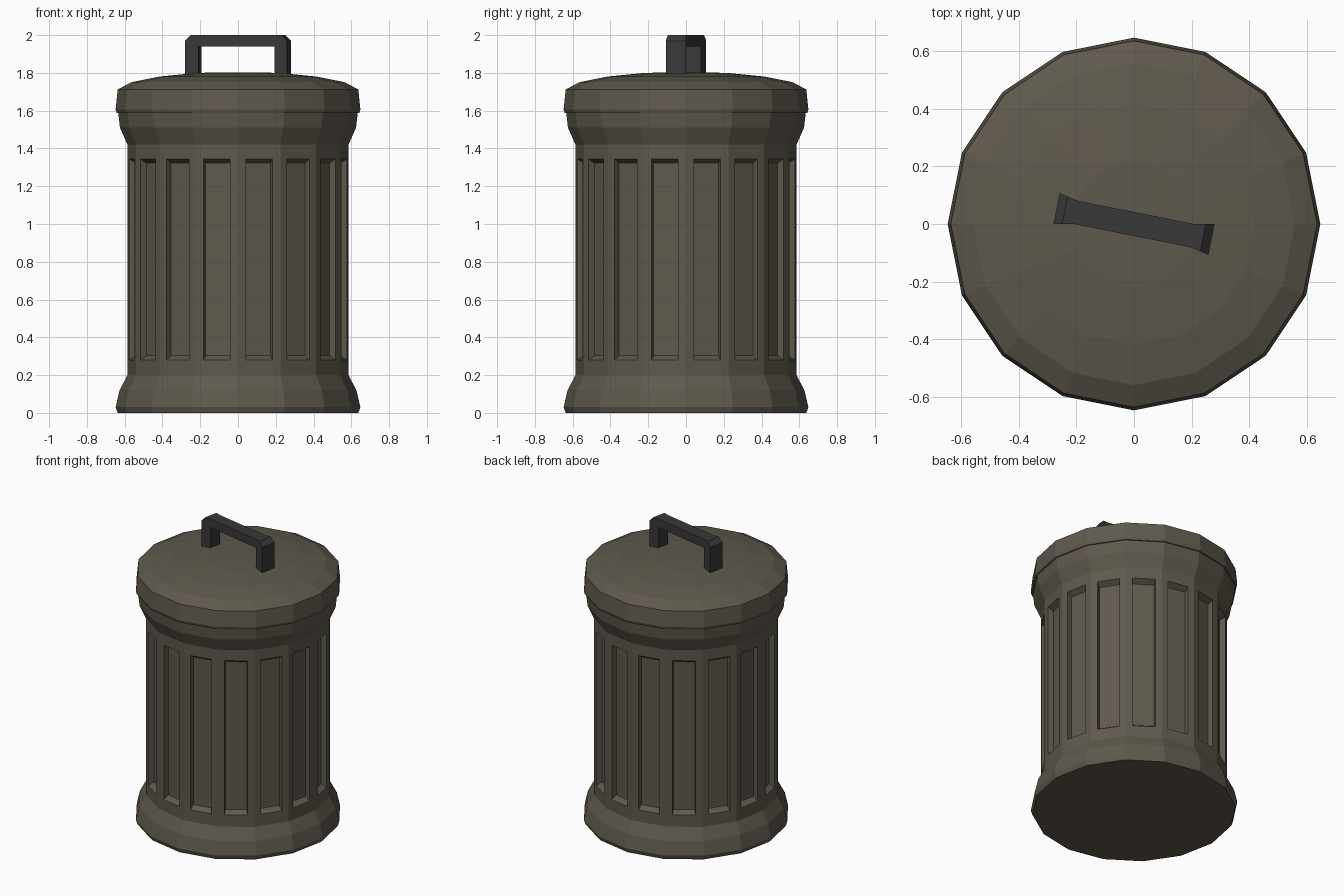
import bpy, bmesh, math

if "Cube" in bpy.data.objects:
    bpy.data.objects.remove(bpy.data.objects["Cube"])

N = 16
STEP = 2 * math.pi / N


def material(name, rgb):
    m = bpy.data.materials.new(name)
    m.diffuse_color = (*rgb, 1)
    m.use_nodes = True
    m.node_tree.nodes["Principled BSDF"].inputs["Base Color"].default_value = m.diffuse_color
    return m


def polar(r, k, z):
    return (r * math.cos(k * STEP), r * math.sin(k * STEP), z)


def finish(bm, name, mat):
    bmesh.ops.recalc_face_normals(bm, faces=bm.faces)
    me = bpy.data.meshes.new(name)
    bm.to_mesh(me)
    bm.free()
    me.materials.append(mat)
    ob = bpy.data.objects.new(name, me)
    bpy.context.collection.objects.link(ob)
    return ob


def lathe(profile):
    """16-sided solid from (radius, z) rings, capped at both ends; also returns face bands."""
    bm = bmesh.new()
    rings = [[bm.verts.new(polar(r, k, z)) for k in range(N)] for r, z in profile]
    bands = []
    for a, b in zip(rings, rings[1:]):
        bands.append([bm.faces.new((a[k], a[(k + 1) % N], b[(k + 1) % N], b[k]))
                      for k in range(N)])
    bm.faces.new(rings[0][::-1])
    bm.faces.new(rings[-1])
    return bm, bands


olive = material("olive_metal", (0.115, 0.1, 0.075))
dark = material("dark_metal", (0.04, 0.04, 0.042))

# Can body with flared foot and collar
bm, bands = lathe([(0.637, 0), (0.648, 0.03), (0.627, 0.12), (0.585, 0.2),
                   (0.585, 1.42), (0.625, 1.51), (0.635, 1.6)])
bm.normal_update()

# Recessed slot in every barrel side
slots = bands[3]


def set_heights(low, high):
    for f in slots:
        for v in f.verts:
            v.co.z = low if v.co.z < 0.8 else high


bmesh.ops.inset_individual(bm, faces=slots, thickness=0.06, depth=0)
set_heights(0.28, 1.345)
bm.normal_update()
bmesh.ops.inset_individual(bm, faces=slots, thickness=0.006, depth=-0.035)
set_heights(0.303, 1.322)
finish(bm, "can_body", olive)

# Domed lid with a rim
bm, _ = lathe([(0.6, 1.59), (0.642, 1.588), (0.648, 1.605), (0.637, 1.713),
               (0.56, 1.752), (0.42, 1.78), (0.22, 1.8), (0.05, 1.803)])
finish(bm, "lid", olive)

# Arched handle: wedge-shaped legs joined by a straight bar
half = [(0.28, 1.77), (0.28, 1.97), (0.25, 2.0), (0.21, 2.0), (0.21, 1.94), (0.21, 1.77)]
bm = bmesh.new()
sides = []
for kr, kl in ((0, 7), (-1, 8)):
    sides.append(([bm.verts.new(polar(r, kr, z)) for r, z in half],
                  [bm.verts.new(polar(r, kl, z)) for r, z in half]))
for right, left in sides:
    bm.faces.new(right)
    bm.faces.new(left)
    bm.faces.new((right[3], left[3], left[4], right[4]))
(ra, la), (rb, lb) = sides
for a, b in ((ra, rb), (la, lb)):
    for i in (0, 1, 2, 4, 5):
        j = (i + 1) % 6
        bm.faces.new((a[i], a[j], b[j], b[i]))
for i in (3, 4):
    bm.faces.new((ra[i], la[i], lb[i], rb[i]))
finish(bm, "lid_handle", dark)
